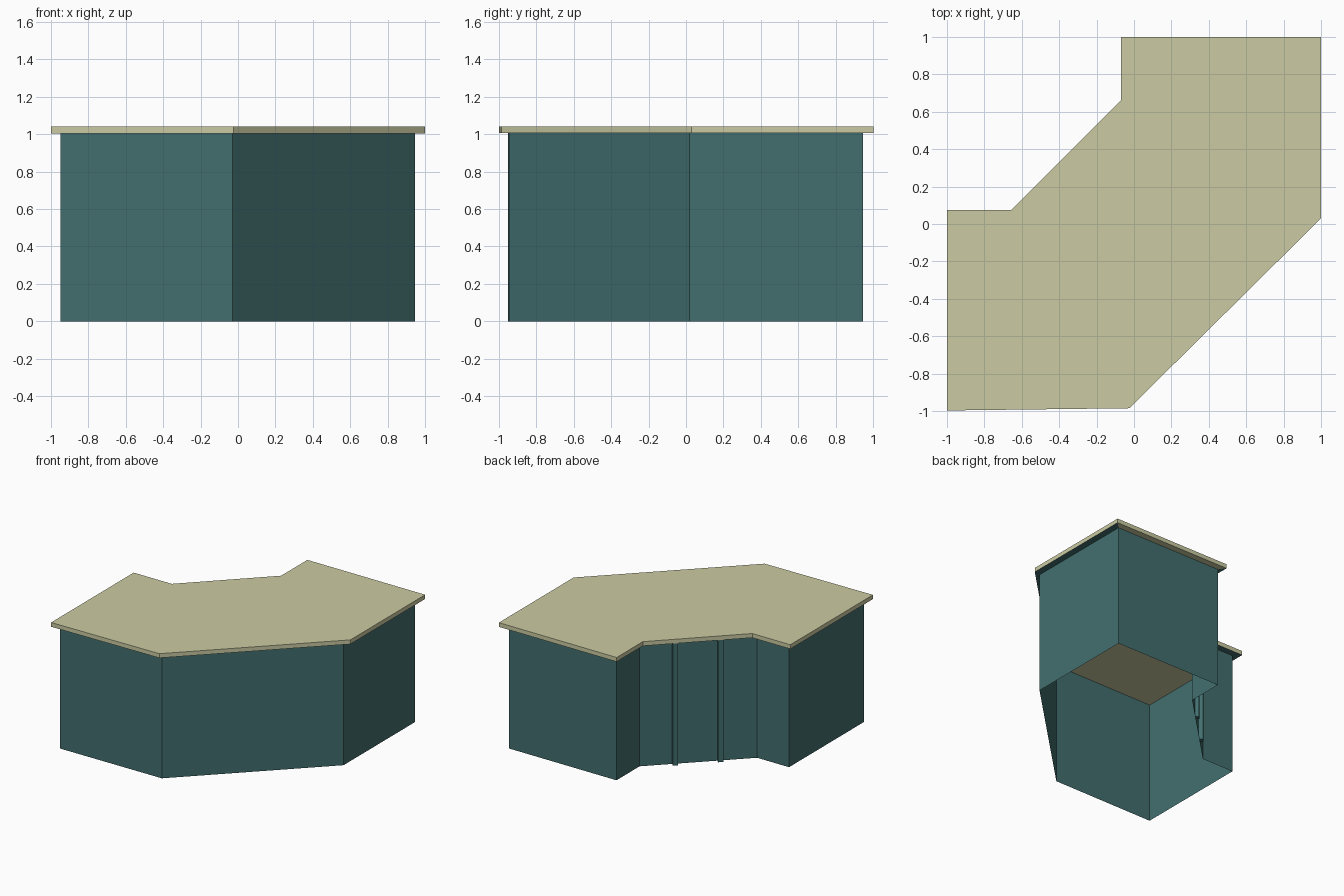
import bpy, bmesh
from mathutils import Vector

if "Cube" in bpy.data.objects:
    bpy.data.objects.remove(bpy.data.objects["Cube"])

TOP, BOTTOM = 1.04, 1.005


def material(name, rgb):
    m = bpy.data.materials.new(name)
    m.diffuse_color = (*rgb, 1)
    m.use_nodes = True
    m.node_tree.nodes["Principled BSDF"].inputs["Base Color"].default_value = m.diffuse_color
    return m


teal = material("teal panel", (0.055, 0.158, 0.158))
tan = material("tan worktop", (0.60, 0.60, 0.37))

# Matching counter-clockwise outlines: worktop edge and the walls set in below it
edge = [(-1, -.997), (-.025, -.985), (1, .03), (1, 1),
        (-.07, 1), (-.07, .66), (-.655, .075), (-1, .075)]
wall = [(-.95, -.95), (-.03, -.945), (.945, .02), (.945, .945),
        (-.03, .945), (-.03, .645), (-.66, .02), (-.95, .02)]
N = len(edge)


def finish(name, bm, mats):
    me = bpy.data.meshes.new(name)
    bm.to_mesh(me)
    bm.free()
    for m in mats:
        me.materials.append(m)
    ob = bpy.data.objects.new(name, me)
    bpy.context.collection.objects.link(ob)
    return ob


def ring(bm, pts, z):
    return [bm.verts.new((x, y, z)) for x, y in pts]


def band(bm, low, high):
    return [bm.faces.new((low[i], low[(i + 1) % N], high[(i + 1) % N], high[i]))
            for i in range(N)]


# Worktop: slab whose overhanging underside is mostly teal
bm = bmesh.new()
inner, low, high = ring(bm, wall, BOTTOM), ring(bm, edge, BOTTOM), ring(bm, edge, TOP)
soffit = band(bm, inner, low)
band(bm, low, high)
bm.faces.new(high)
bm.faces.new(inner[::-1])
for i, f in enumerate(soffit):
    f.material_index = 0 if i == 3 else 1
finish("worktop", bm, [tan, teal])

# Base: thin walls, open underneath
bm = bmesh.new()
band(bm, ring(bm, wall, 0), ring(bm, wall, BOTTOM))
finish("base_walls", bm, [teal])

# Two upright battens on the inner diagonal wall
a, b = Vector(wall[5]), Vector(wall[6])
along = (b - a).normalized()
out = Vector((along.y, -along.x))
for k, t in enumerate((0.30, 0.685)):
    c = a.lerp(b, t)
    bm = bmesh.new()
    bmesh.ops.create_cube(bm, size=1)
    for v in bm.verts:
        p = c + along * v.co.x * 0.04 + out * (v.co.y + 0.5) * 0.03
        v.co = (p.x, p.y, (v.co.z + 0.5) * BOTTOM)
    bmesh.ops.recalc_face_normals(bm, faces=bm.faces)
    finish(f"batten_{k + 1}", bm, [teal])
